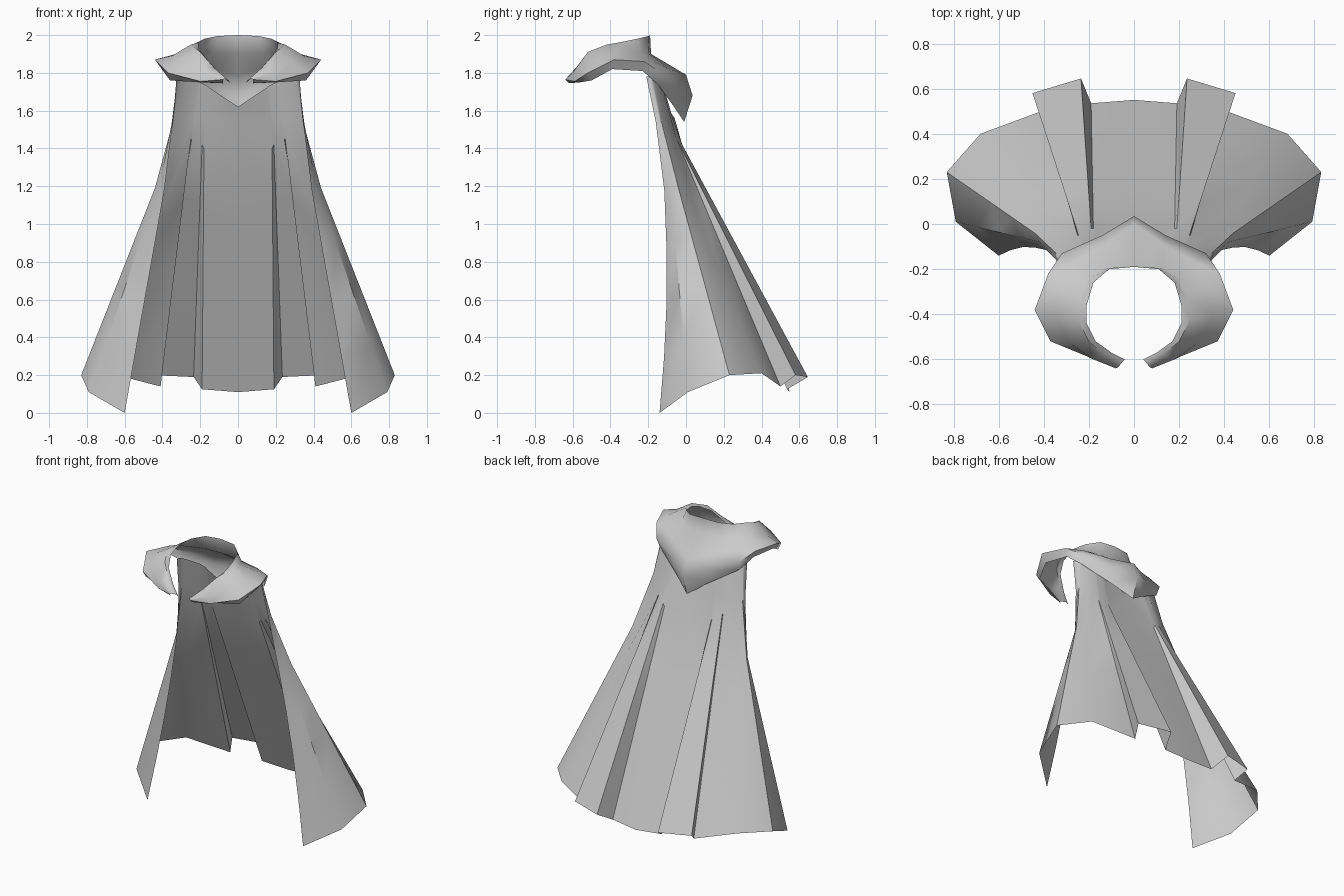
import bpy
import bmesh
import math
from mathutils import Vector

default_cube = bpy.data.objects.get("Cube")
if default_cube:
    bpy.data.objects.remove(default_cube, do_unlink=True)

# One cloth colour for the whole garment
cloth = bpy.data.materials.new("grey_cloth")
cloth.use_nodes = True
cloth_colour = (0.6, 0.6, 0.6, 1)
cloth.diffuse_color = cloth_colour
cloth.node_tree.nodes["Principled BSDF"].inputs["Base Color"].default_value = cloth_colour


def path(*points):
    """Turn points given in hundredths of a unit into vectors."""
    return [Vector(point) / 100 for point in points]


def blend_paths(first, second, amount):
    """Return the path lying part of the way between two paths."""
    return [start.lerp(end, amount) for start, end in zip(first, second)]


def loft(name, rails, sharp_angle):
    """Skin a sheet across the rails, then mirror it to the other side."""
    bm = bmesh.new()
    rows = [[bm.verts.new(point) for point in rail] for rail in rails]
    for upper, lower in zip(rows, rows[1:]):
        for i in range(len(upper) - 1):
            bm.faces.new((upper[i], upper[i + 1], lower[i + 1], lower[i]))
    mesh = bpy.data.meshes.new(name)
    bm.to_mesh(mesh)
    bm.free()
    mesh.materials.append(cloth)
    sheet = bpy.data.objects.new(name, mesh)
    bpy.context.collection.objects.link(sheet)
    mirror = sheet.modifiers.new("mirror_halves", "MIRROR")
    mirror.use_clip = True
    mirror.merge_threshold = 0.0005
    bpy.ops.object.select_all(action="DESELECT")
    sheet.select_set(True)
    bpy.context.view_layer.objects.active = sheet
    bpy.ops.object.modifier_apply(modifier=mirror.name)
    bpy.ops.object.shade_smooth_by_angle(angle=math.radians(sharp_angle))
    return sheet


# Cape: each path runs from the middle of the back round to the front edge
neck = path((0, -10, 162), (15, -12, 172), (16, -12, 173), (20, -13, 175), (21, -13, 175),
            (27, -16, 177), (31, -18, 178), (32, -19, 178), (32.5, -21, 178))
yoke = path((0, -6, 156), (17, -7, 156), (18, -7, 156), (23, -8, 156), (24, -8, 156),
            (30, -11, 155), (34.5, -13, 154), (35, -14, 154), (34.5, -16, 154))
knee = path((0, 0, 135), (18, -2, 140), (19, -2, 142), (24.5, -5, 145), (25, -5, 145),
            (36, -4, 125), (44, -4, 119), (42, -8, 118), (39, -11.5, 118))
hem = path((0, 55, 11), (19, 53.5, 12.5), (23.5, 64.5, 19), (45, 58, 20), (41, 50, 14),
           (68, 40, 21), (83, 23, 20), (79, 1, 11), (60, -14, 0))

# The skirt falls straight from knee to hem, its front edge bowed slightly
steps = 4
skirt = []
for step in range(1, steps):
    row = blend_paths(knee, hem, step / steps)
    row[-1].y += 0.025 * math.sin(math.pi * step / steps)
    skirt.append(row)
loft("cape", [neck, yoke, knee] + skirt + [hem], 40)

# Collar: standing rim, fold, and a flap that droops and turns under
rim = path((0, -19, 200), (11, -20, 199.5), (18, -26, 198), (21, -36, 196),
           (21, -44, 193), (17, -52, 188), (10, -57, 180), (4, -60, 174.5))
fold = path((0, -18.5, 190), (13, -19.5, 190), (20, -24, 191), (24, -34, 195),
            (25, -42, 195), (20, -52, 191), (13, -58, 183), (5, -61, 176))
crest = path((0, 0, 179), (13, -9, 182), (27, -17, 186), (33, -28, 190),
             (35, -40, 189), (28, -53, 186), (18, -60, 180), (7, -63.5, 177))
brim = path((0, 3.5, 168), (14, -5, 173), (32, -13, 180), (38, -22, 186),
            (44, -38, 187), (37, -52, 180), (20, -59, 175.5), (8, -64, 176.5))
under_edge = path((0, -1, 154), (13, -7, 163), (31, -15, 174), (36, -23, 181),
                  (40, -39, 182), (36, -50, 176), (20, -56, 175), (8, -62, 174.5))
loft("collar", [rim, fold, crest, brim, under_edge], 60)
